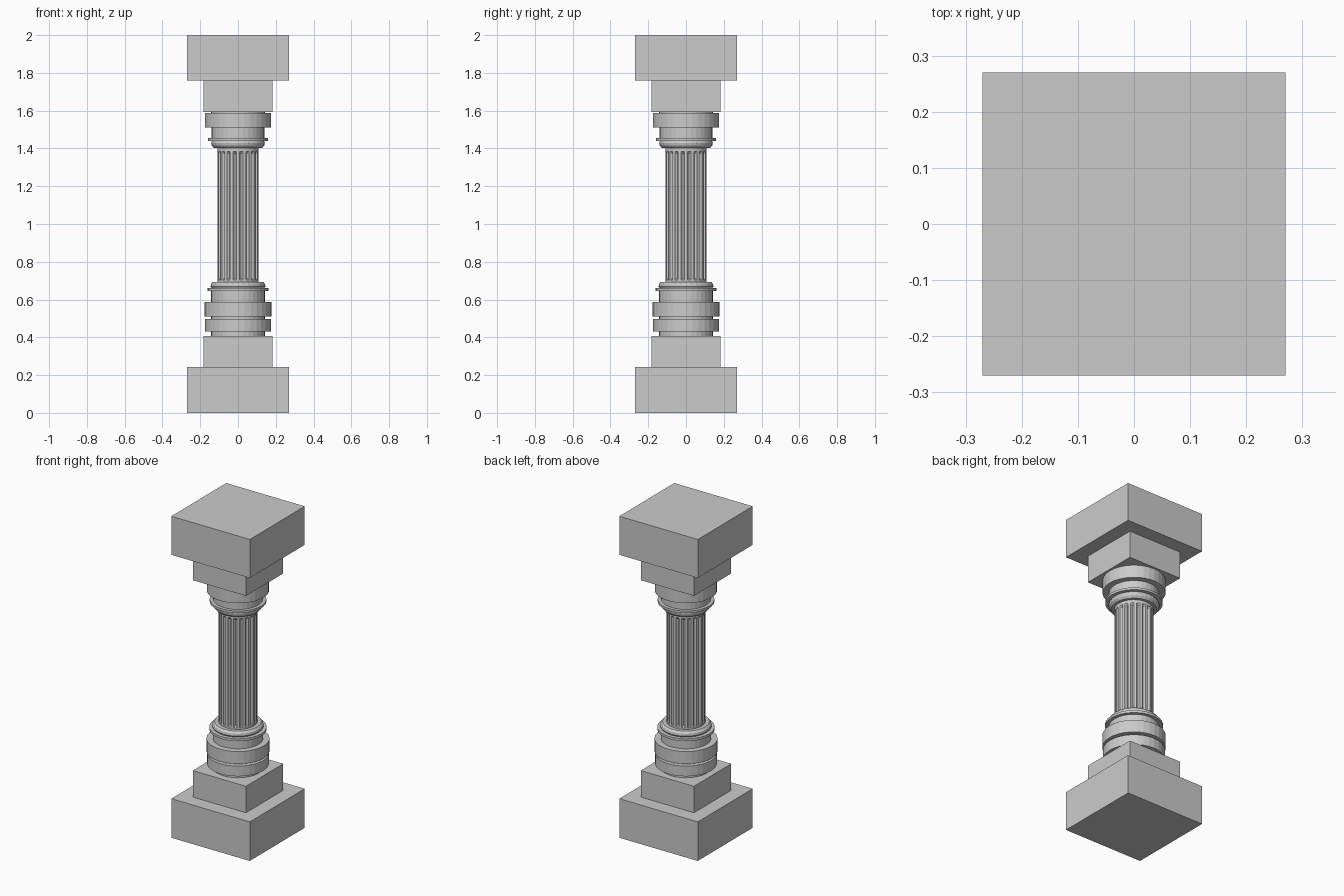
import bpy, bmesh, math

if "Cube" in bpy.data.objects:
    bpy.data.objects.remove(bpy.data.objects["Cube"])

SIDES = 32
FLUTES = 20


def block(name, half, z0, z1):
    bpy.ops.mesh.primitive_cube_add(size=1, location=(0, 0, (z0 + z1) / 2))
    ob = bpy.context.object
    ob.name = name
    ob.scale = (half * 2, half * 2, z1 - z0)
    return ob


def loft(name, levels, angles):
    """levels: list of (z, radius pattern); the pattern repeats around the ring."""
    bm = bmesh.new()
    rings = []
    for z, pattern in levels:
        rings.append([bm.verts.new((pattern[i % len(pattern)] * math.cos(a),
                                    pattern[i % len(pattern)] * math.sin(a), z))
                      for i, a in enumerate(angles)])
    n = len(angles)
    for low, high in zip(rings, rings[1:]):
        for i in range(n):
            j = (i + 1) % n
            bm.faces.new((low[i], low[j], high[j], high[i]))
    bm.faces.new(rings[0][::-1])
    bm.faces.new(rings[-1])
    mesh = bpy.data.meshes.new(name)
    bm.to_mesh(mesh)
    bm.free()
    ob = bpy.data.objects.new(name, mesh)
    bpy.context.collection.objects.link(ob)
    return ob


def turned(name, profile):
    angles = [2 * math.pi * i / SIDES for i in range(SIDES)]
    return loft(name, [(z, [r]) for r, z in profile], angles)


# Square plinth and matching top blocks
block("plinth_block", 0.27, 0, 0.243)
block("plinth_step", 0.183, 0.243, 0.408)
block("capital_step", 0.183, 1.592, 1.76)
block("capital_block", 0.27, 1.76, 2.0)

# Round base mouldings
turned("base_mouldings", [
    (0.142, 0.408), (0.142, 0.432), (0.174, 0.432), (0.174, 0.496),
    (0.142, 0.496), (0.142, 0.511), (0.178, 0.511), (0.178, 0.588),
    (0.142, 0.588), (0.142, 0.645), (0.162, 0.645), (0.162, 0.660),
    (0.140, 0.660), (0.145, 0.668), (0.143, 0.682), (0.132, 0.694),
    (0.108, 0.694)])

# Round capital mouldings
turned("capital_mouldings", [
    (0.108, 1.403), (0.128, 1.403), (0.139, 1.416), (0.142, 1.430),
    (0.138, 1.440), (0.160, 1.440), (0.160, 1.454), (0.140, 1.454),
    (0.140, 1.510), (0.176, 1.510), (0.176, 1.588), (0.142, 1.588),
    (0.142, 1.592)])

# Fluted shaft: flat ridges with hollow channels, plain bands at the ends
step = 2 * math.pi / FLUTES
fractions = (-0.22, 0.22, 0.34, 0.5, 0.66)
angles = [step * (k + f) for k in range(FLUTES) for f in fractions]
plain = [0.110]
fluted = [0.110, 0.110, 0.102, 0.099, 0.102]
loft("fluted_shaft", [(0.690, plain), (0.704, plain), (0.712, fluted),
                      (1.374, fluted), (1.384, plain), (1.406, plain)], angles)
